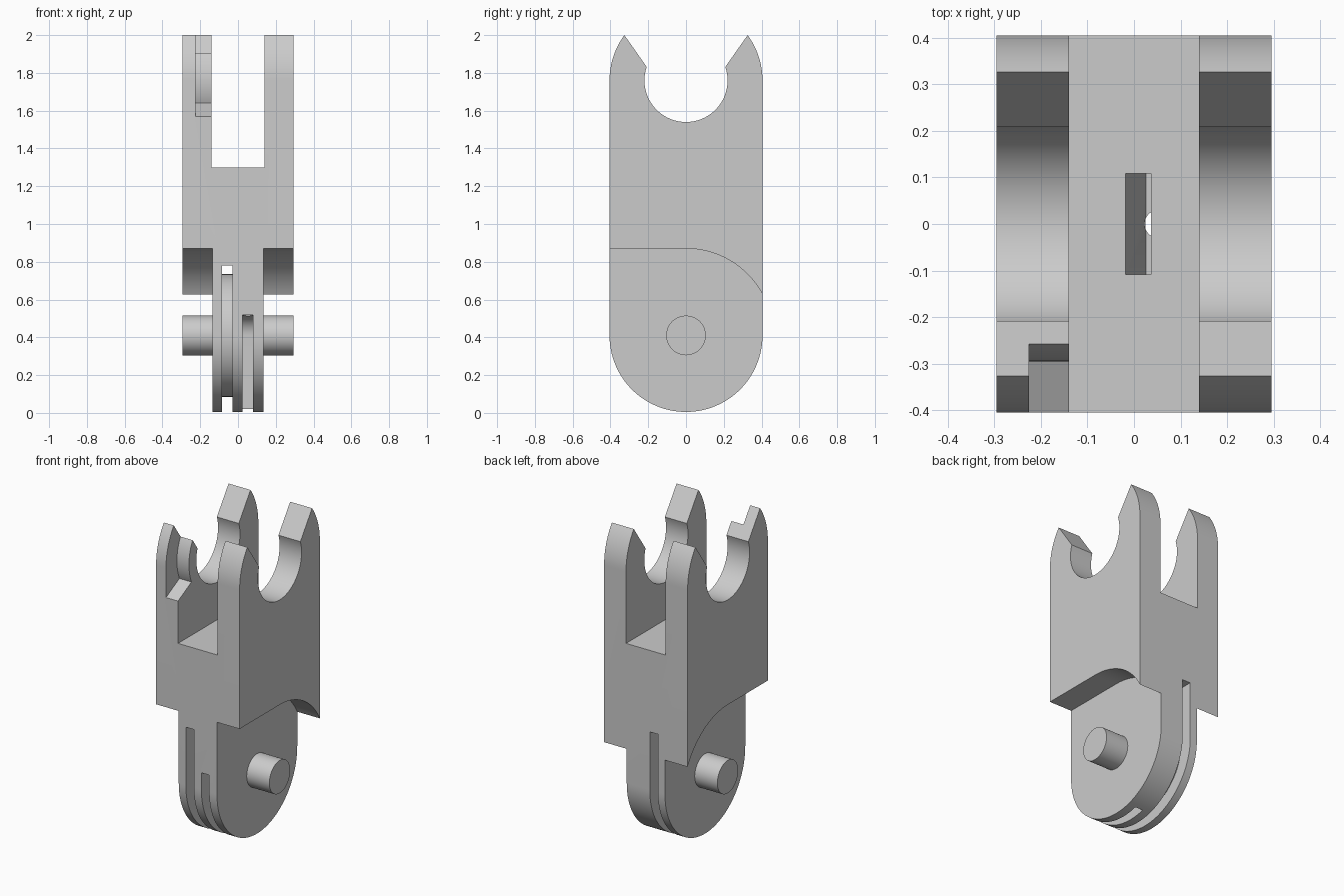
import bpy, bmesh, math

if "Cube" in bpy.data.objects:
    bpy.data.objects.remove(bpy.data.objects["Cube"], do_unlink=True)

R, LOW, HIGH, HALF = 0.405, 0.41, 1.76, 0.295

grey = bpy.data.materials.new("plain_grey")
grey.use_nodes = True
grey.diffuse_color = (0.6, 0.6, 0.6, 1)
grey.node_tree.nodes["Principled BSDF"].inputs["Base Color"].default_value = (0.6, 0.6, 0.6, 1)


def arc(r, cz, start, end, n=32):
    """Points (y, z) on an arc centred on y = 0, angles in degrees."""
    steps = [math.radians(start + (end - start) * i / n) for i in range(n + 1)]
    return [(r * math.cos(a), cz + r * math.sin(a)) for a in steps]


def prism(name, profile, lo, hi, axis="x"):
    """Extrude a profile along x (points y, z) or along y (points x, z)."""
    bm = bmesh.new()
    place = (lambda p, d: (d, *p)) if axis == "x" else (lambda p, d: (p[0], d, p[1]))
    a = [bm.verts.new(place(p, lo)) for p in profile]
    b = [bm.verts.new(place(p, hi)) for p in profile]
    bm.faces.new(a)
    bm.faces.new(b)
    for i in range(len(a)):
        j = (i + 1) % len(a)
        bm.faces.new((a[i], a[j], b[j], b[i]))
    bmesh.ops.recalc_face_normals(bm, faces=bm.faces)
    mesh = bpy.data.meshes.new(name)
    bm.to_mesh(mesh)
    bm.free()
    ob = bpy.data.objects.new(name, mesh)
    ob.data.materials.append(grey)
    bpy.context.collection.objects.link(ob)
    return ob


def rect(a, b, c, d):
    return [(a, c), (b, c), (b, d), (a, d)]


def select(ob):
    bpy.ops.object.select_all(action="DESELECT")
    ob.select_set(True)
    bpy.context.view_layer.objects.active = ob


def cut(target, cutter):
    mod = target.modifiers.new("cut", "BOOLEAN")
    mod.operation, mod.solver, mod.object = "DIFFERENCE", "EXACT", cutter
    select(target)
    bpy.ops.object.modifier_apply(modifier=mod.name)
    bpy.data.objects.remove(cutter, do_unlink=True)


# Body: rounded bottom, open round socket at the top
tip = math.degrees(math.asin((2 - HIGH) / R))
mouth = 19
outline = arc(R, LOW, 180, 360, 64) + arc(R, HIGH, 0, tip, 12)
outline += arc(0.22, HIGH, mouth, -180 - mouth, 56) + arc(R, HIGH, 180 - tip, 180, 12)
body = prism("body", outline, -HALF, HALF)

# Gap between the prongs
cut(body, prism("prong_gap", rect(-0.14, 0.14, 1.3, 2.2), -1, 1, "y"))

# Shoulders on both sides of the tongue
shoulder = [(-0.6, -0.1), (-0.6, 0.87)] + arc(0.46, LOW, 90, 0) + [(0.46, -0.1)]
for lo, hi in ((-0.5, -0.135), (0.135, 0.5)):
    cut(body, prism("shoulder_cut", shoulder, lo, hi))

# Groove around the tongue
cut(body, prism("groove_cut", rect(-0.6, 0.6, -0.1, 0.78), -0.085, -0.028))

# Front slot that ends in a rounded ceiling
slot = [(0.108, -0.1)] + arc(0.108, LOW, 0, 90, 12) + [(-0.6, LOW + 0.108), (-0.6, -0.1)]
cut(body, prism("slot_cut", slot, 0.025, 0.08))

# Slanted pocket in the gap floor, with a round hole into the slot
pocket = [(-0.018, 1.3), (-0.018, 1.4), (0.037, 1.4), (0.037, 1.3), (0.08, 0.95), (0.026, 0.95)]
cut(body, prism("pocket_cut", pocket, -0.108, 0.108, "y"))
bpy.ops.mesh.primitive_cylinder_add(vertices=24, radius=0.03, depth=0.55, location=(0.0525, 0, 0.72))
cut(body, bpy.context.object)

# Recess on the inner side of the right front prong
recess = [(-0.6, 1.469), (-0.6, 2.2), (-0.2, 2.2)] + arc(0.295, HIGH, 130, 204, 24)
cut(body, prism("recess_cut", recess, -0.225, -0.1))

# Disc at the bottom of the groove
disc = prism("groove_disc", arc(0.325, LOW, 0, 354, 59), -0.09, -0.024)

# Side pins
pins = [prism(name, arc(0.105, LOW, 0, 352.5, 47), min(a, b), max(a, b))
        for name, a, b in (("left_pin", 0.1, HALF), ("right_pin", -0.1, -HALF))]

for ob in [body, disc] + pins:
    select(ob)
    bpy.ops.object.shade_smooth_by_angle(angle=math.radians(25))
